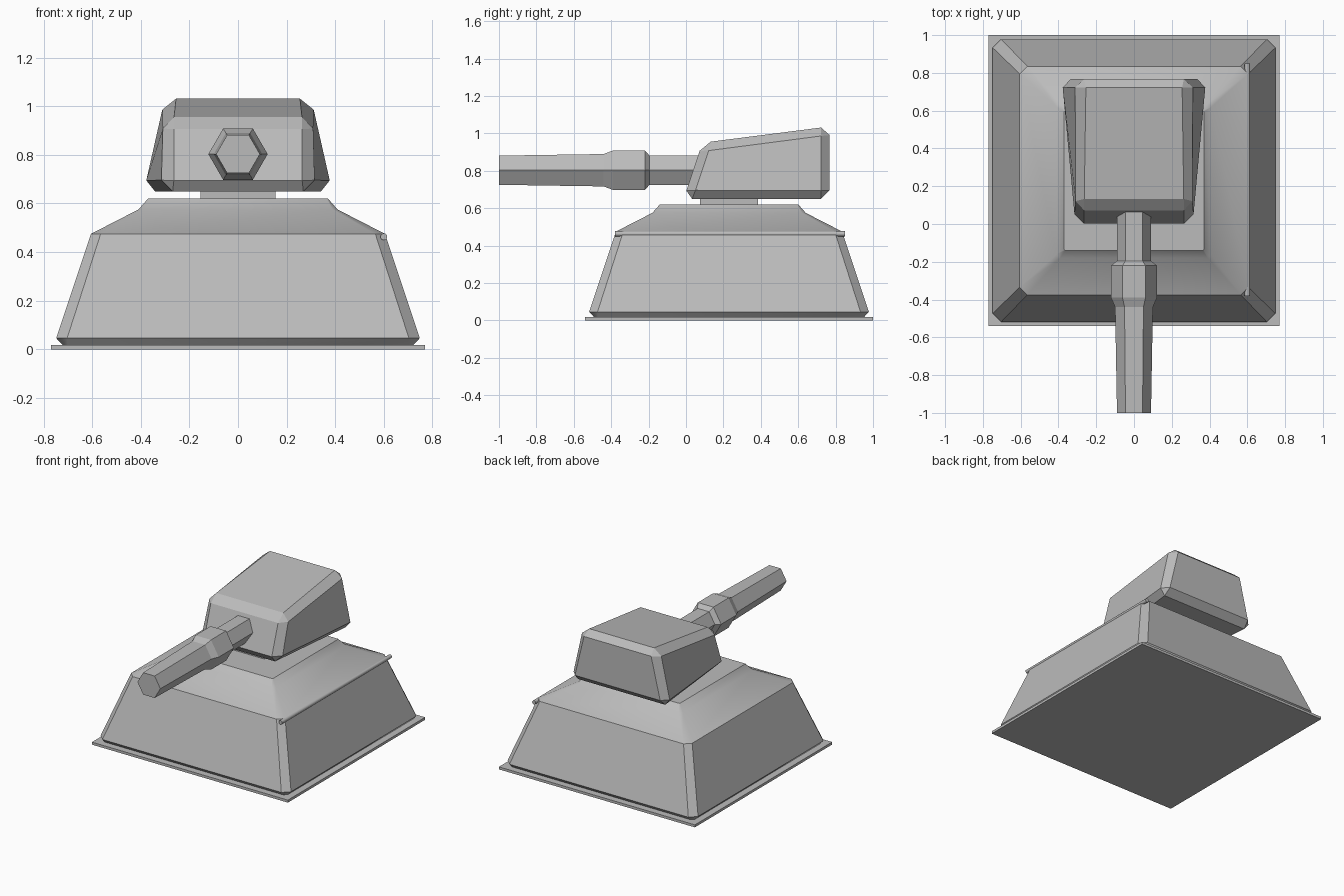
import bpy
import bmesh
from math import pi, radians
from mathutils import Matrix

cube = bpy.data.objects.get("Cube")
if cube:
    bpy.data.objects.remove(cube, do_unlink=True)

CENTRE_Y = 0.23

grey = bpy.data.materials.new("plain_grey")
grey.use_nodes = True
colour = (0.5, 0.5, 0.5, 1)
grey.diffuse_color = colour
grey.node_tree.nodes["Principled BSDF"].inputs["Base Color"].default_value = colour


def finish(name, bm, smooth_angle=None):
    bmesh.ops.recalc_face_normals(bm, faces=bm.faces)
    mesh = bpy.data.meshes.new(name)
    bm.to_mesh(mesh)
    bm.free()
    mesh.materials.append(grey)
    obj = bpy.data.objects.new(name, mesh)
    bpy.context.collection.objects.link(obj)
    if smooth_angle:
        bpy.ops.object.select_all(action='DESELECT')
        obj.select_set(True)
        bpy.context.view_layer.objects.active = obj
        bpy.ops.object.shade_smooth_by_angle(angle=radians(smooth_angle))
    return obj


def box(name, sx, sy, z0, z1):
    bm = bmesh.new()
    bmesh.ops.create_cube(bm, size=1, matrix=Matrix.Translation((0, CENTRE_Y, (z0 + z1) / 2))
                          @ Matrix.Diagonal((sx, sy, z1 - z0, 1)))
    return finish(name, bm)


def loft(bm, rings):
    """Join rings of points with quads and cap both ends."""
    rings = [[bm.verts.new(p) for p in ring] for ring in rings]
    for low, high in zip(rings, rings[1:]):
        n = len(low)
        for i in range(n):
            j = (i + 1) % n
            bm.faces.new((low[i], low[j], high[j], high[i]))
    bm.faces.new(rings[0])
    bm.faces.new(rings[-1])


def chamfered_square(half, cut, z):
    a, b = half, half - cut
    outline = [(a, -b), (a, b), (b, a), (-b, a), (-a, b), (-a, -b), (-b, -a), (b, -a)]
    return [(x, CENTRE_Y + y, z) for x, y in outline]


# Ground plate and the neck under the turret
box("ground_plate", 1.54, 1.54, 0, 0.018)
box("neck", 0.31, 0.31, 0.6, 0.67)

# Sloped bunker body with chamfered corners and a stepped roof
bm = bmesh.new()
loft(bm, [chamfered_square(*level) for level in (
    (0.72, 0.02, 0.016), (0.748, 0.045, 0.046), (0.605, 0.04, 0.475),
    (0.41, 0.02, 0.575), (0.37, 0.005, 0.62))])
finish("bunker_body", bm, 40)

# Rod along the left upper edge of the body
bm = bmesh.new()
bmesh.ops.create_cone(bm, cap_ends=True, segments=12, radius1=0.014, radius2=0.014, depth=1.23,
                      matrix=Matrix.Translation((0.6, CENTRE_Y + 0.005, 0.463))
                      @ Matrix.Rotation(pi / 2, 4, 'X'))
finish("edge_rod", bm, 40)

# Turret: tapered block with every edge bevelled
bm = bmesh.new()


def turret_ring(front_half, front_y, front_z, back_half, back_y, back_z):
    return [(-front_half, front_y, front_z), (front_half, front_y, front_z),
            (back_half, back_y, back_z), (-back_half, back_y, back_z)]


loft(bm, [turret_ring(0.31, -0.013, 0.65, 0.393, 0.768, 0.65),
          turret_ring(0.31, 0.087, 0.95, 0.3, 0.768, 1.037)])
bmesh.ops.recalc_face_normals(bm, faces=bm.faces)
bmesh.ops.bevel(bm, geom=list(bm.edges), offset=0.046, segments=1, profile=0.5,
                affect='EDGES')
finish("turret", bm)

# Six-sided gun barrel with a thicker collar
bm = bmesh.new()


def hexagon(y, radius):
    corners = [Matrix.Rotation(i * pi / 3, 3, 'Y').col[0] * radius for i in range(6)]
    return [(c.x, y, 0.803 + c.z) for c in corners]


loft(bm, [hexagon(*station) for station in (
    (-1, 0.09), (-0.44, 0.1), (-0.39, 0.122), (-0.22, 0.122), (-0.195, 0.09), (0.1, 0.09))])
finish("gun_barrel", bm)
